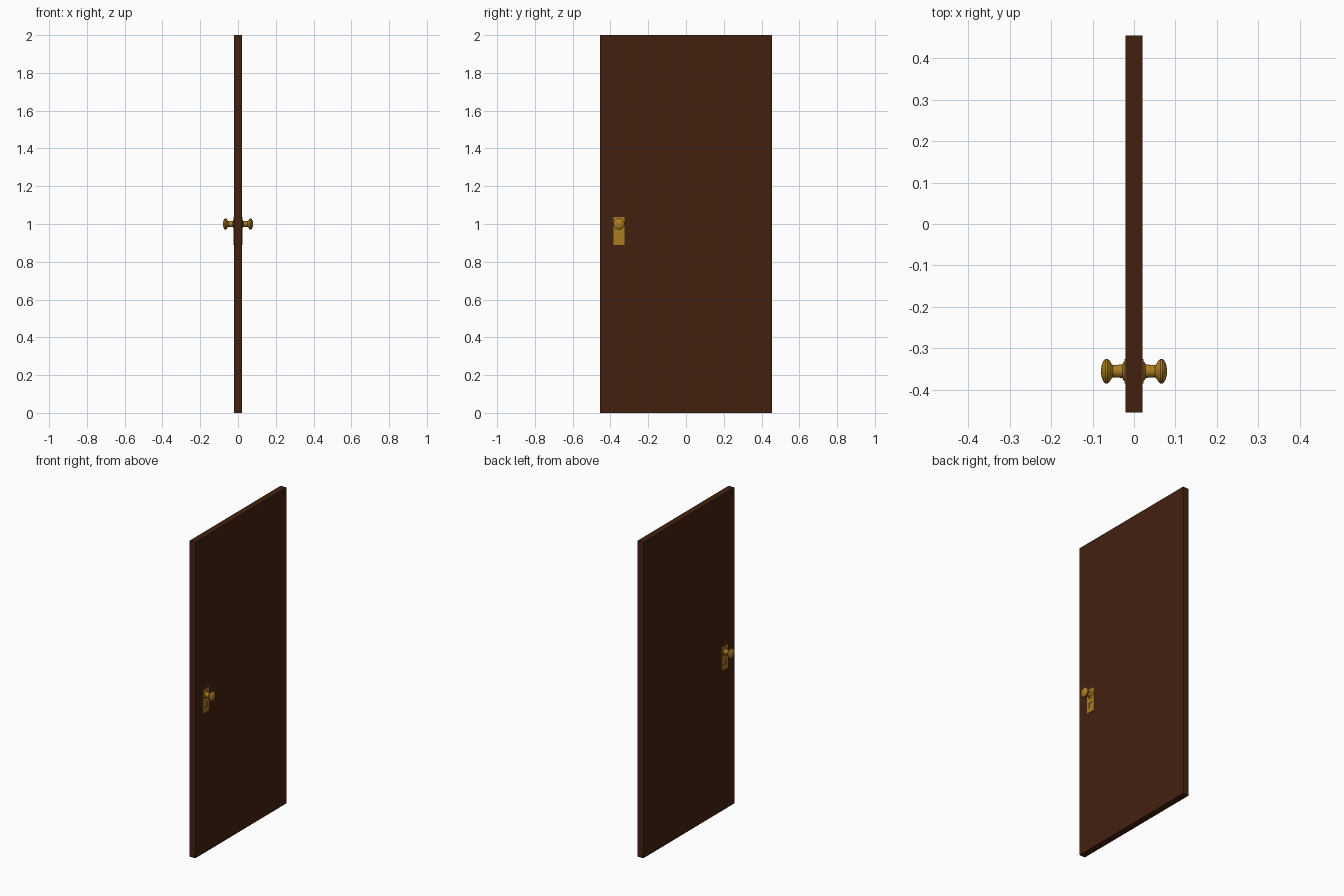
import bpy, bmesh
from math import pi
from mathutils import Matrix, Vector

cube = bpy.data.objects.get("Cube")
if cube:
    bpy.data.objects.remove(cube, do_unlink=True)

DOOR_X = 0.02                      # half thickness of the door
LOCK_Y, KNOB_Z = -0.355, 1.0       # lock position


def material(name, colour):
    m = bpy.data.materials.new(name)
    m.use_nodes = True
    m.diffuse_color = colour
    m.node_tree.nodes["Principled BSDF"].inputs["Base Color"].default_value = colour
    return m


wood = material("dark_wood", (0.055, 0.015, 0.005, 1))
brass = material("brass", (0.40, 0.20, 0.016, 1))


def add_box(bm, size, centre):
    matrix = Matrix.Translation(centre) @ Matrix.Diagonal((*size, 1))
    bmesh.ops.create_cube(bm, size=1, matrix=matrix)


def finish(bm, name, mat, side=1, smooth=False):
    # Mirror to the chosen side of the door
    bmesh.ops.scale(bm, vec=(side, 1, 1), verts=bm.verts)
    bmesh.ops.recalc_face_normals(bm, faces=bm.faces)
    mesh = bpy.data.meshes.new(name)
    bm.to_mesh(mesh)
    bm.free()
    mesh.materials.append(mat)
    obj = bpy.data.objects.new(name, mesh)
    bpy.context.collection.objects.link(obj)
    if smooth:
        bpy.ops.object.select_all(action='DESELECT')
        obj.select_set(True)
        bpy.context.view_layer.objects.active = obj
        bpy.ops.object.shade_smooth_by_angle(angle=pi / 5)
    return obj


# Door slab
bm = bmesh.new()
add_box(bm, (2 * DOOR_X, 0.91, 2), (0, 0, 1))
finish(bm, "door_slab", wood)


def lock_plate(name, side):
    # Thin plate with a recessed keyhole slot
    bm = bmesh.new()
    add_box(bm, (0.004, 0.06, 0.15), (DOOR_X + 0.001, LOCK_Y, 0.963))
    face = max(bm.faces, key=lambda f: f.calc_center_median().x)
    bmesh.ops.inset_region(bm, faces=[face], thickness=0.024)
    for v in face.verts:
        v.co.z = 0.95 if v.co.z > 0.963 else 0.915
    slot = bmesh.ops.extrude_discrete_faces(bm, faces=[face])["faces"][0]
    bmesh.ops.translate(bm, verts=slot.verts, vec=(-0.0028, 0, 0))
    finish(bm, name, brass, side)


def knob(name, side):
    # Turned profile: (distance from door centre, radius)
    profile = [(0.019, 0), (0.019, 0.025), (0.022, 0.025), (0.026, 0.021),
               (0.028, 0.016), (0.051, 0.015), (0.055, 0.019), (0.059, 0.026),
               (0.064, 0.030), (0.069, 0.030), (0.073, 0.026), (0.077, 0.018),
               (0.079, 0.009), (0.08, 0)]
    centre = Vector((0, LOCK_Y, KNOB_Z))
    bm = bmesh.new()
    verts = [bm.verts.new(centre + Vector((x, 0, r))) for x, r in profile]
    edges = [bm.edges.new(pair) for pair in zip(verts, verts[1:])]
    bmesh.ops.spin(bm, geom=verts + edges, cent=centre, axis=(1, 0, 0),
                   angle=2 * pi, steps=32)
    bmesh.ops.remove_doubles(bm, verts=bm.verts, dist=0.0001)
    finish(bm, name, brass, side, smooth=True)


# Matching hardware on both faces
for label, side in (("left", 1), ("right", -1)):
    lock_plate(label + "_lock_plate", side)
    knob(label + "_knob", side)
